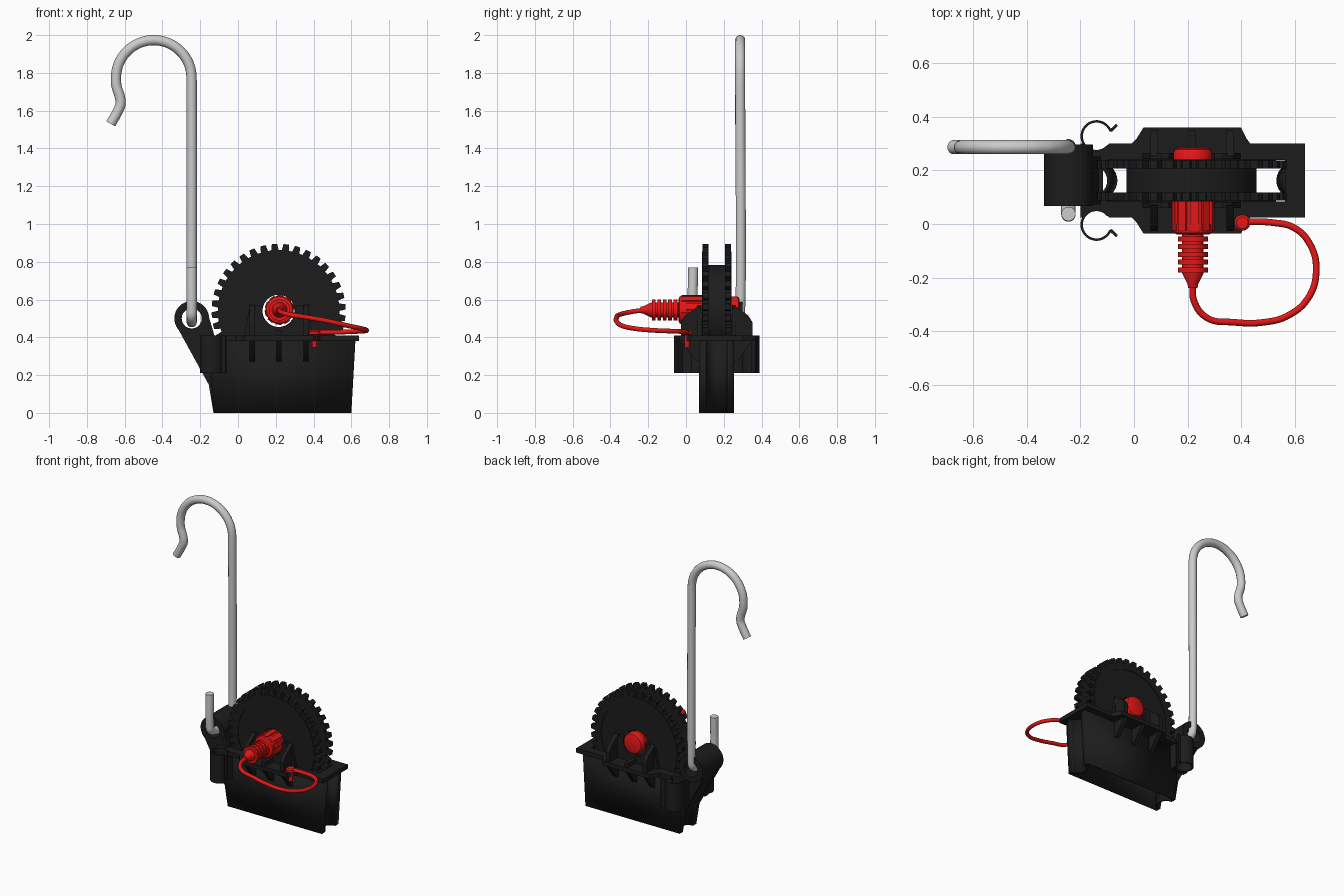
import bpy, bmesh
from math import sin, cos, pi, radians
from mathutils import Matrix

if "Cube" in bpy.data.objects:
    bpy.data.objects.remove(bpy.data.objects["Cube"])


def material(name, col):
    m = bpy.data.materials.new(name)
    m.diffuse_color = col
    m.use_nodes = True
    m.node_tree.nodes["Principled BSDF"].inputs["Base Color"].default_value = m.diffuse_color
    return m


BLACK = material("black_plastic", (0.012, 0.012, 0.012, 1))
RED = material("red_plastic", (0.8, 0.008, 0.008, 1))
# local (x, y, extrude) to world axes for each profile plane
PLANES = {"XY": Matrix.Identity(4), "XZ": Matrix.Rotation(pi / 2, 4, "X"),
          "YZ": Matrix(((0, 0, 1, 0), (1, 0, 0, 0), (0, 1, 0, 0), (0, 0, 0, 1)))}
AXIS = {"XY": 2, "XZ": 1, "YZ": 0}


def arc(cx, cy, r, a0, a1, n=24):
    return [(cx + r * cos(radians(a0 + (a1 - a0) * i / n)),
             cy + r * sin(radians(a0 + (a1 - a0) * i / n))) for i in range(n + 1)]


def circle(cx, cy, r, n=40):
    return arc(cx, cy, r, 0, 360, n)[:-1]


def convert(name, cu, mat):
    ob = bpy.data.objects.new(name, cu)
    bpy.context.collection.objects.link(ob)
    bpy.ops.object.select_all(action="DESELECT")
    ob.select_set(True)
    bpy.context.view_layer.objects.active = ob
    bpy.ops.object.convert(target="MESH")
    ob = bpy.context.object
    ob.data.materials.clear()
    if mat:
        ob.data.materials.append(mat)
    return ob


def prism(name, loops, lo, hi, plane="XZ", mat=BLACK):
    """Filled outline (extra loops are holes) extruded from lo to hi."""
    cu = bpy.data.curves.new(name, "CURVE")
    cu.dimensions, cu.fill_mode, cu.extrude = "2D", "BOTH", (hi - lo) / 2
    for pts in loops:
        s = cu.splines.new("POLY")
        s.points.add(len(pts) - 1)
        for p, (x, y) in zip(s.points, pts):
            p.co = (x, y, 0, 1)
        s.use_cyclic_u = True
    ob = convert(name, cu, mat)
    shift = [0, 0, 0]
    shift[AXIS[plane]] = (lo + hi) / 2
    ob.data.transform(Matrix.Translation(shift) @ PLANES[plane])
    return ob


def tube(name, pts, r, mat=None):
    cu = bpy.data.curves.new(name, "CURVE")
    cu.dimensions, cu.bevel_depth, cu.bevel_resolution = "3D", r, 5
    cu.use_fill_caps, cu.resolution_u = True, 8
    s = cu.splines.new("BEZIER")
    s.bezier_points.add(len(pts) - 1)
    for b, p in zip(s.bezier_points, pts):
        b.co = p
        b.handle_left_type = b.handle_right_type = "AUTO"
    return convert(name, cu, mat)


def lathe(name, prof, centre, mat, axis="Y", n=36):
    """Revolve (radius, offset) pairs about an axis through centre."""
    bm = bmesh.new()
    rings = []
    for r, t in prof:
        rings.append([bm.verts.new((r * cos(2 * pi * i / n), r * sin(2 * pi * i / n), t)) for i in range(n)])
    for a, b in zip(rings, rings[1:]):
        for i in range(n):
            bm.faces.new((a[i], a[(i + 1) % n], b[(i + 1) % n], b[i]))
    bm.faces.new(rings[0])
    bm.faces.new(rings[-1])
    if axis == "Y":
        bm.transform(Matrix.Rotation(-pi / 2, 4, "X"))
    bm.transform(Matrix.Translation(centre))
    bmesh.ops.recalc_face_normals(bm, faces=bm.faces)
    me = bpy.data.meshes.new(name)
    bm.to_mesh(me)
    bm.free()
    me.materials.append(mat)
    ob = bpy.data.objects.new(name, me)
    bpy.context.collection.objects.link(ob)
    return ob


def gear(cx, cy, r0, r1, n, fr):
    pts = []
    for i in range(n):
        for f, r in zip(fr, (r0, r1, r1, r0)):
            a = 2 * pi * (i + f) / n
            pts.append((cx + r * cos(a), cy + r * sin(a)))
    return pts


MID = 0.1625          # middle of the case in y
WX, WZ = 0.215, 0.54  # wheel axis


def mirror_y(pts):
    return [(x, 2 * MID - y) for x, y in pts]


# open-bottomed case with grooved ends, flaring upwards
def case_outline(xl, xr):
    right = [(xr, 0.07), (xr, 0.1)] + arc(xr, MID, 0.055, 270, 90, 14) + [(xr, 0.225), (xr, 0.255)]
    left = [(xl, 0.255), (xl, 0.225)] + arc(xl, MID, 0.055, 90, -90, 14) + [(xl, 0.1), (xl, 0.07)]
    return right + left


bm = bmesh.new()
low = [bm.verts.new((x, y, 0)) for x, y in case_outline(-0.13, 0.6)]
top = [bm.verts.new((x, y, 0.39)) for x, y in case_outline(-0.155, 0.622)]
for i in range(len(low)):
    j = (i + 1) % len(low)
    bm.faces.new((low[i], low[j], top[j], top[i]))
me = bpy.data.meshes.new("case")
bm.to_mesh(me)
bm.free()
me.materials.append(BLACK)
case = bpy.data.objects.new("case", me)
bpy.context.collection.objects.link(case)
sol = case.modifiers.new("wall", "SOLIDIFY")
sol.thickness, sol.offset = 0.013, -1

# rim flange, bitten by the clips and widened beside the axle
half = ([(-0.2, 0.3)] + arc(-0.14, 0.33, 0.055, 213, 327, 14) +
        [(-0.01, 0.3), (0.01, 0.32), (0.035, 0.36), (0.4, 0.36), (0.42, 0.32), (0.435, 0.3), (0.64, 0.3)])
slot = [(-0.115, 0.085), (0.565, 0.085), (0.565, 0.24), (-0.115, 0.24)]
prism("rim", [half + mirror_y(half)[::-1], slot], 0.38, 0.41, "XY")

# clip mounting block and the two spring clips
block = [(-0.2, 0.29)] + arc(-0.14, 0.33, 0.055, 215, 325, 14) + [(-0.09, 0.29)]
prism("clip_block", [block + [(-0.09, 0.25), (-0.2, 0.25)]], 0.21, 0.39, "XY")
prism("clip_block_front", [mirror_y(block + [(-0.09, 0.25), (-0.2, 0.25)])], 0.21, 0.39, "XY")
clip = (arc(-0.14, 0.328, 0.06, 28, 320, 36) + arc(-0.14, 0.328, 0.051, 320, 22, 36) +
        [(-0.082, 0.344), (-0.06, 0.368), (-0.067, 0.374)])
prism("clip_back", [clip], 0.21, 0.41, "XY")
prism("clip_front", [mirror_y(clip)], 0.21, 0.41, "XY")

# hook bracket: sloping web and pivot tube
TX, TZ = -0.245, 0.5
web = arc(TX, TZ, 0.09, 10, 207, 24) + [(-0.155, 0.15), (-0.13, 0.0), (-0.122, 0.0), (-0.1, 0.15), (-0.1, 0.41), (-0.125, 0.41)]
for nm, a, b in (("front", 0.072, 0.105), ("back", 0.22, 0.253)):
    prism("bracket_web_" + nm, [web, circle(TX, TZ, 0.054)], a, b)
core = web[:25] + [(-0.155, 0.17), (-0.13, 0.2), (-0.13, 0.4)]
prism("bracket_core", [core, circle(TX, TZ, 0.054)], 0.1, 0.225)
prism("pivot_tube", [circle(TX, TZ, 0.092), circle(TX, TZ, 0.053)], 0.068, 0.298)

# axle cheeks and gusset ribs on both sides
cheek = ([(0.03, 0.4), (0.06, 0.55), (0.1, 0.57), (0.13, 0.565)] + arc(WX, WZ, 0.086, 170, 370, 24) +
         [(0.3, 0.565), (0.33, 0.57), (0.37, 0.55), (0.4, 0.4)])
rib = [(0.25, 0.27), (0.275, 0.28), (0.352, 0.38), (0.352, 0.48), (0.33, 0.515), (0.255, 0.57)]
low_rib = [(y, min(z, 0.44)) for y, z in rib]
for side, flip in (("back", lambda p: p), ("front", mirror_y_yz := lambda p: [(2 * MID - y, z) for y, z in p])):
    ys = (0.243, 0.265) if side == "back" else (0.06, 0.082)
    prism("cheek_" + side, [cheek], *ys)
    for x, prof in ((0.075, rib), (WX, low_rib), (0.36, rib)):
        prism("rib_" + side, [flip(prof)], x - 0.014, x + 0.014, "YZ")

# toothed wheel: two flanges, raised faces and a drum
hole = circle(WX, WZ, 0.085)
teeth = gear(WX, WZ, 0.322, 0.355, 36, (0.0, 0.12, 0.58, 0.7))
for side, a, b, c, d in (("front", 0.088, 0.118, 0.084, 0.09), ("back", 0.207, 0.237, 0.235, 0.241)):
    prism("wheel_flange_" + side, [teeth, hole], a, b)
    prism("wheel_face_" + side, [circle(WX, WZ, 0.315, 64), circle(WX, WZ, 0.275, 64)], c, d)
prism("wheel_drum", [circle(WX, WZ, 0.243, 64), hole], 0.115, 0.21)

# red axle pin: fluted grip, ribbed neck, shaft and rear knob
AX, AZ = 0.22, 0.545
prism("pin_grip", [gear(AX, AZ, 0.071, 0.08, 10, (0.0, 0.06, 0.7, 0.76))], -0.025, 0.088, mat=RED)
lathe("pin_shoulder", [(0.058, -0.04), (0.07, -0.034), (0.075, -0.024), (0.075, 0.0)], (AX, 0, AZ), RED)
neck = [(0.04, -0.035)]
for i in range(5):
    y = -0.046 - i * 0.029
    neck += [(0.04, y), (0.056, y), (0.056, y - 0.019), (0.04, y - 0.019)]
neck += [(0.04, -0.185), (0.02, -0.225), (0.017, -0.24)]
lathe("pin_neck", neck, (AX, 0, AZ), RED)
lathe("pin_shaft", [(0.06, 0.08), (0.06, 0.25)], (AX, 0, AZ), RED)
lathe("pin_knob", [(0.072, 0.235), (0.072, 0.268), (0.066, 0.279), (0.055, 0.284)], (AX, 0, AZ), RED)

# tether cord and its anchor peg
cord = [(AX, -0.22, 0.545), (0.225, -0.29, 0.535), (0.275, -0.352, 0.52), (0.37, -0.367, 0.505),
        (0.48, -0.368, 0.485), (0.58, -0.34, 0.462), (0.655, -0.27, 0.446), (0.681, -0.17, 0.437),
        (0.66, -0.08, 0.433), (0.6, -0.015, 0.43), (0.52, 0.005, 0.427), (0.4, 0.008, 0.425)]
tube("tether_cord", cord, 0.0125, RED)
lathe("tether_peg", [(0.014, 0.345), (0.014, 0.413), (0.03, 0.415), (0.03, 0.432), (0.022, 0.438)],
      (0.405, 0.005, 0), RED, "Z", 24)

# bent wire hook through the pivot tube
HY = 0.287
path = [(TX, 0.038, 0.77), (TX, 0.038, 0.55), (TX, 0.045, 0.515), (TX, 0.075, 0.495), (TX, 0.25, 0.495),
        (TX, HY - 0.008, 0.515), (TX, HY, 0.55), (TX, HY, 1.7)]
path += [(x, HY, z) for x, z in arc(-0.446, 1.773, 0.2, 0, 180, 12)]
path += [(-0.643, HY, 1.73), (-0.625, HY, 1.67), (-0.622, HY, 1.635), (-0.635, HY, 1.6), (-0.674, HY, 1.53)]
tube("wire_hook", path, 0.027)

# smooth round surfaces, keep hard edges
bpy.ops.object.select_all(action="DESELECT")
for ob in bpy.context.scene.objects:
    ob.select_set(True)
    bpy.context.view_layer.objects.active = ob
bpy.ops.object.shade_smooth_by_angle(angle=radians(32))
